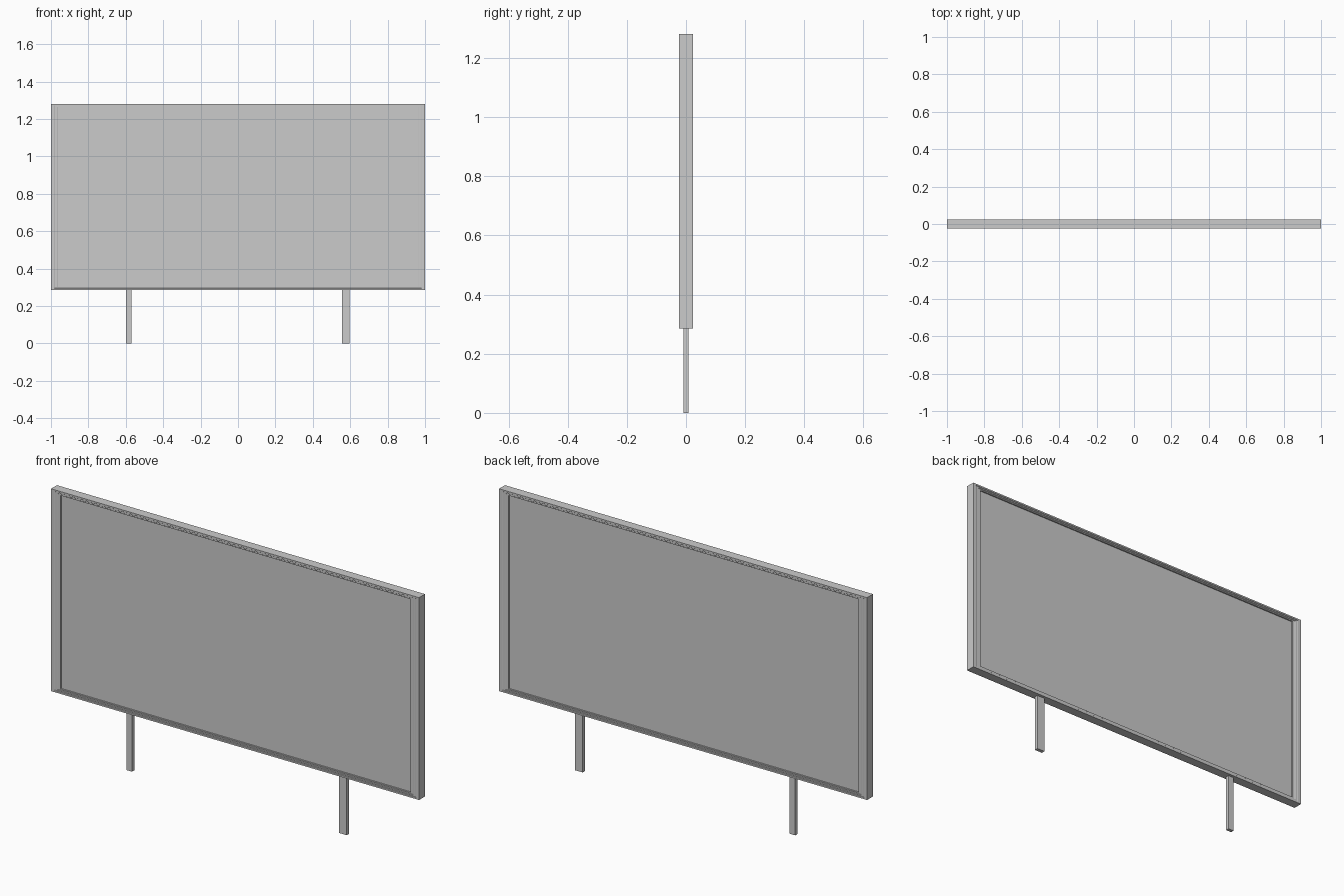
import bpy, bmesh

if "Cube" in bpy.data.objects:
    bpy.data.objects.remove(bpy.data.objects["Cube"])

X, Z0, Z1, Y = 1.0, 0.286, 1.28, 0.023   # outer frame size
SIDE, RAIL = 0.048, 0.022                # frame widths: uprights, rails


def box(name, x0, x1, y0, y1, z0, z1):
    bm = bmesh.new()
    bmesh.ops.create_cube(bm, size=1)
    for v in bm.verts:
        v.co = ((x0 + x1) / 2 + v.co.x * (x1 - x0),
                (y0 + y1) / 2 + v.co.y * (y1 - y0),
                (z0 + z1) / 2 + v.co.z * (z1 - z0))
    finish(name, bm)


def finish(name, bm):
    bmesh.ops.recalc_face_normals(bm, faces=bm.faces)
    me = bpy.data.meshes.new(name)
    bm.to_mesh(me)
    bm.free()
    bpy.context.collection.objects.link(bpy.data.objects.new(name, me))


# Moulded frame: stepped profile (inset fraction, depth) swept round a rectangle
front = [(0, -Y), (0.35, -Y), (0.42, -0.021), (0.68, -0.021),
         (0.75, -0.019), (1, -0.019)]
profile = front + [(t, -y) for t, y in reversed(front)]
bm = bmesh.new()
rings = []
for t, y in profile:
    x, a, b = X - t * SIDE, Z0 + t * RAIL, Z1 - t * RAIL
    rings.append([bm.verts.new(p) for p in
                  ((-x, y, a), (x, y, a), (x, y, b), (-x, y, b))])
for i, r in enumerate(rings):
    s = rings[(i + 1) % len(rings)]
    for j in range(4):
        k = (j + 1) % 4
        bm.faces.new((r[j], r[k], s[k], s[j]))
finish("frame", bm)

# Recessed board
box("board", -X + SIDE, X - SIDE, -0.012, 0.012, Z0 + RAIL, Z1 - RAIL)

# Legs
box("left_leg", -0.60, -0.57, -0.009, 0.009, 0, Z0)
box("right_leg", 0.555, 0.597, -0.009, 0.009, 0, Z0)
